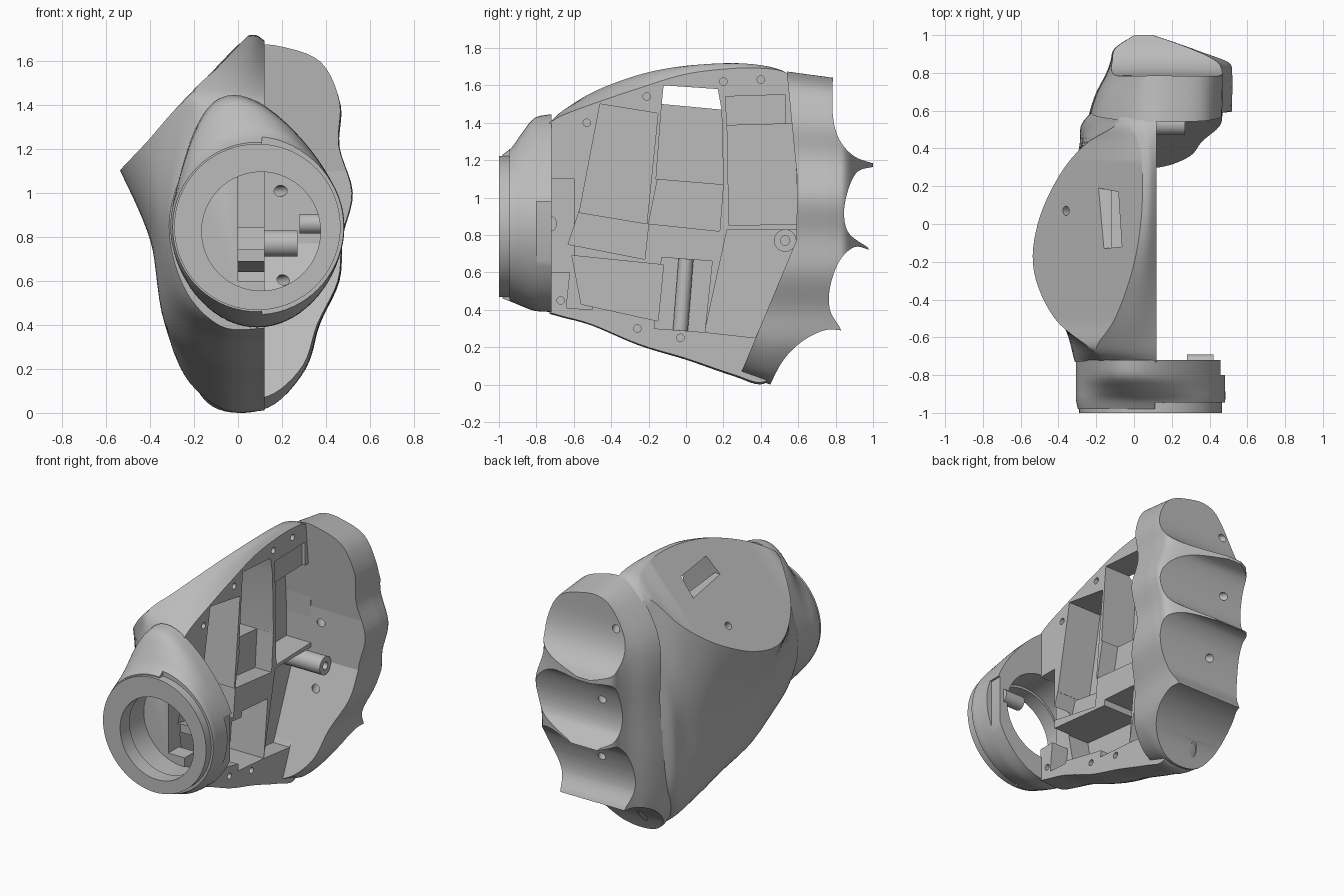
import bpy, bmesh, math
from mathutils import Vector

cube = bpy.data.objects.get("Cube")
if cube:
    bpy.data.objects.remove(cube, do_unlink=True)

grey = bpy.data.materials.new("plain_grey")
grey.use_nodes = True
COL = (0.5, 0.5, 0.5, 1)
grey.diffuse_color = COL
grey.node_tree.nodes["Principled BSDF"].inputs["Base Color"].default_value = COL


def spline(pts, n, closed=False):
    """Smooth curve through points, n samples per span."""
    out, m = [], len(pts)
    get = (lambda i: pts[i % m]) if closed else (lambda i: pts[max(0, min(m - 1, i))])
    for i in range(m if closed else m - 1):
        a, b, c, d = get(i - 1), get(i), get(i + 1), get(i + 2)
        for k in range(n):
            t = k / n
            out.append(b + (c - a) * (t / 2) + (a * 2 - b * 5 + c * 4 - d) * (t * t / 2)
                       + (b * 3 - a - c * 3 + d) * (t ** 3 / 2))
    if not closed:
        out.append(pts[-1])
    return out


def make(name, bm):
    bmesh.ops.recalc_face_normals(bm, faces=bm.faces)
    me = bpy.data.meshes.new(name)
    bm.to_mesh(me)
    bm.free()
    me.materials.append(grey)
    ob = bpy.data.objects.new(name, me)
    bpy.context.collection.objects.link(ob)
    return ob


def loft(name, rings):
    bm = bmesh.new()
    vs = [[bm.verts.new(p) for p in r] for r in rings]
    n = len(vs[0])
    for r, s in zip(vs, vs[1:]):
        for i in range(n):
            j = (i + 1) % n
            bm.faces.new((r[i], r[j], s[j], s[i]))
    bm.faces.new(vs[0])
    bm.faces.new(vs[-1])
    return make(name, bm)


def prism(name, pts, x0, x1):
    return loft(name, [[(x, y, z) for y, z in pts] for x in (x0, x1)])


def box(name, x0, x1, y0, y1, z0, z1):
    return prism(name, [(y0, z0), (y1, z0), (y1, z1), (y0, z1)], x0, x1)


def rod(name, a, b, r, n=32):
    a, b = Vector(a), Vector(b)
    q = (b - a).to_track_quat('Z', 'Y')
    ring = [q @ Vector((r * math.cos(i * math.tau / n), r * math.sin(i * math.tau / n), 0)) for i in range(n)]
    return loft(name, [[a + p for p in ring], [b + p for p in ring]])


def boolean(ob, tool, op='DIFFERENCE'):
    tool.hide_render = True
    m = ob.modifiers.new("cut", 'BOOLEAN')
    m.operation, m.object, m.solver = op, tool, 'EXACT'
    bpy.context.view_layer.objects.active = ob
    bpy.ops.object.modifier_apply(modifier=m.name)
    bpy.data.objects.remove(tool, do_unlink=True)


def smooth(ob):
    bpy.ops.object.select_all(action='DESELECT')
    ob.select_set(True)
    bpy.context.view_layer.objects.active = ob
    bpy.ops.object.shade_smooth_by_angle(angle=math.radians(30))


FLAT = 0.12     # x of the open inner face


def thumb_z(x):
    return 1.72 - (0.05 - x) * 1.052


# Palm shell: y, edge top, thumb facet right and left, facet drop, side, low side, bottom
stations = [
    (-0.73, 1.40, -0.12, -0.17, 0.175, (-0.31, 0.9), (-0.25, 0.58), 0.385),
    (-0.66, 1.44, -0.20, -0.23, 0, (-0.33, 0.9), (-0.27, 0.55), 0.365),
    (-0.5, 1.5, -0.10, -0.42, 0, (-0.37, 0.85), (-0.30, 0.5), 0.32),
    (-0.25, 1.585, -0.01, -0.53, 0, (-0.40, 0.8), (-0.32, 0.4), 0.215),
    (0, 1.66, 0.035, -0.51, 0, (-0.38, 0.75), (-0.31, 0.34), 0.14),
    (0.25, 1.69, 0.045, -0.40, 0, (-0.33, 0.75), (-0.29, 0.27), 0.055),
    (0.42, 1.69, 0.02, -0.26, 0, (-0.28, 0.75), (-0.27, 0.25), 0.015),
    (0.53, 1.67, -0.03, -0.09, 0, (-0.26, 0.8), (-0.25, 0.35), 0.16),
    (0.62, 1.6, -0.03, -0.09, 0.1, (-0.2, 0.8), (-0.15, 0.45), 0.3)]
sections = []
for y, zt, xr, xl, drop, side, low, zb in stations:
    V = lambda x, z: Vector((x, y, z))
    a, b, c = V(FLAT, zt), V(xr, thumb_z(xr) - drop), V(xl, thumb_z(xl) - drop)
    crown = (a + b) / 2 + Vector((0, 0, 0.015))
    sections.append(spline([a, crown, b], 3)
                    + spline([c, V(*side), V(*low), V(-0.08, zb + 0.01), V(FLAT, zb)], 8))
rows = [spline(list(col), 6) for col in zip(*sections)]
palm = loft("palm_shell", list(zip(*rows)))

# Pockets in the open face: floor x, outline in y and z
pockets = [
    (-0.12, [(-0.46, 1.5), (-0.15, 1.45), (-0.21, 0.86), (-0.57, 0.92)]),
    (-0.02, [(-0.57, 0.93), (-0.2, 0.86), (-0.22, 0.67), (-0.63, 0.75)]),
    (-0.12, [(-0.13, 1.5), (0.19, 1.47), (0.2, 1.07), (-0.16, 1.1)]),
    (0.0, [(-0.15, 1.11), (0.2, 1.08), (0.18, 0.82), (-0.2, 0.86)]),
    (-1, [(-0.12, 1.6), (0.17, 1.58), (0.19, 1.47), (-0.13, 1.5)]),
    (0.1, [(0.21, 1.54), (0.53, 1.55), (0.53, 1.39), (0.22, 1.38)]),
    (-0.06, [(0.22, 1.385), (0.58, 1.395), (0.6, 0.86), (0.23, 0.85)]),
    (-0.15, [(-0.61, 0.69), (-0.12, 0.64), (-0.15, 0.34), (-0.56, 0.43)]),
    (0.0, [(-0.61, 0.69), (-0.5, 0.67), (-0.5, 0.4), (-0.64, 0.41)]),
    (-0.13, [(-0.13, 0.68), (0.14, 0.66), (0.1, 0.28), (-0.17, 0.3)]),
    (0.0, [(0.22, 0.83), (0.6, 0.83), (0.57, 0.65), (0.37, 0.25), (0.1, 0.28)]),
    (0.0, [(-0.8, 1.1), (-0.6, 1.1), (-0.6, 0.6), (-0.8, 0.6)])]
for floor, outline in pockets:
    boolean(palm, prism("pocket_cutter", outline, floor, 0.3))

# Screw holes in the rim and the thumb facet
for y, z in [(-0.53, 1.4), (-0.21, 1.54), (0.2, 1.62), (0.4, 1.63), (-0.67, 0.45), (-0.26, 0.3), (-0.03, 0.25)]:
    boolean(palm, rod("hole_cutter", (0.02, y, z), (0.3, y, z), 0.02, 16))
tz = thumb_z(-0.36)
boolean(palm, rod("hole_cutter", (-0.29, 0.07, tz - 0.07), (-0.43, 0.07, tz + 0.07), 0.025, 16))

# Knuckle block: rounded outline swept backwards, trimmed by a scalloped side profile
outline = spline([Vector(p) for p in [
    (0.2, 1.67), (0.38, 1.6), (0.465, 1.42), (0.46, 1.22), (0.52, 1.0), (0.475, 0.8), (0.46, 0.6),
    (0.37, 0.4), (0.31, 0.2), (0.17, 0.04), (0, 0), (-0.15, 0.05), (-0.24, 0.23), (-0.26, 0.55),
    (-0.25, 0.9), (-0.25, 1.2), (-0.2, 1.4), (-0.06, 1.59), (0.07, 1.67)]], 5, True)
# y, left width factor, right width factor
sweep = spline([Vector(p) for p in [
    (0.2, 0.85, 0.92), (0.45, 0.96, 0.97), (0.55, 0.95, 0.99), (0.68, 0.83, 1), (0.79, 0.65, 1),
    (0.86, 0.57, 0.95), (0.93, 0.5, 0.6), (1.0, 0.16, 0.12)]], 5)
MID = 0.05
rings = []
for y, left, right in sweep:
    ring = []
    for p in outline:
        lift = max(0, 0.45 - y) * 0.36 * max(0, 1 - p.y / 0.5) - max(0, y - 0.5) * 0.2 * max(0, p.y - 1)
        ring.append((MID + (p.x - MID) * (left if p.x < MID else right), y, p.y + lift))
    rings.append(ring)
knuckles = loft("knuckle_block", rings)


def scoop(*pts):
    return [tuple(p) for p in spline([Vector(p) for p in pts], 6)]


profile = [(0.535, 1.8), (0.54, 1.66), (0.595, 1.1), (0.59, 0.77), (0.26, -0.02), (0.25, -0.1), (0.42, -0.1)]
profile += scoop((0.45, 0), (0.52, 0.13), (0.62, 0.23), (0.74, 0.29), (0.83, 0.29))
profile += scoop((0.82, 0.31), (0.77, 0.4), (0.77, 0.52), (0.82, 0.66), (0.9, 0.735), (0.98, 0.72))
profile += scoop((0.97, 0.735), (0.87, 0.81), (0.845, 0.92), (0.87, 1.05), (0.92, 1.14), (1.01, 1.165))
profile += scoop((1.01, 1.18), (0.9, 1.22), (0.82, 1.31), (0.785, 1.44), (0.785, 1.64)) + [(0.785, 1.8)]
boolean(knuckles, prism("profile_cutter", profile, -1, 1), 'INTERSECT')
# Cord holes: front x and z, back x and z
for x0, z0, x1, z1 in [(0.05, 1.48, -0.05, 1.45), (0.21, 1.01, 0.04, 1.0), (0.18, 0.6, 0.05, 0.58),
                       (-0.02, 0.14, 0.05, 0.26)]:
    a, b = Vector((x0, 0.57, z0)), Vector((x1, 0.82, z1))
    boolean(knuckles, rod("hole_cutter", a * 2 - b, b * 2 - a, 0.025, 16))

# Wrist sleeve: round at the front, rising to a hump where it meets the palm
CX, CZ = 0.088, 0.845
rings = []
for y, r, h in spline([Vector(p) for p in [(-0.98, 0.385, 0), (-0.93, 0.395, 0.03), (-0.88, 0.395, 0.1),
                                           (-0.81, 0.395, 0.185), (-0.72, 0.395, 0.205)]], 5):
    ring = []
    for i in range(72):
        a = i * math.tau / 72
        up, down = max(0, math.sin(a)) ** 3, max(0, -math.sin(a)) ** 2
        ring.append((CX + r * math.cos(a) - 0.52 * h * up, y, CZ + r * math.sin(a) + h * (up - 0.3 * down)))
    rings.append(ring)
wrist = loft("wrist_sleeve", rings)
boolean(wrist, box("step_cutter", 0.11, 1, -1.1, -0.945, 0, 2))
boolean(wrist, box("slot_cutter", 0.445, 1, -0.8, -0.6, 0.66, 0.98))
collar = rod("wrist_collar", (CX, -1, CZ), (CX, -0.9, CZ), 0.378, 72)
for part, bore in ((wrist, 0.285), (collar, 0.27)):
    boolean(part, rod("bore_cutter", (0.105, -1.1, 0.825), (0.105, -0.715, 0.825), bore, 64))

# Small fittings
post = rod("mounting_post", (-0.05, 0.53, 0.77), (0.27, 0.53, 0.77), 0.06)
boolean(post, rod("hole_cutter", (0.1, 0.53, 0.77), (0.4, 0.53, 0.77), 0.025, 16))
guide = rod("cable_guide", (-0.11, -0.03, 0.29), (-0.11, 0.0, 0.67), 0.04)
boss = rod("wrist_boss", (0.28, -0.735, 0.86), (0.42, -0.735, 0.86), 0.045)
boolean(boss, rod("hole_cutter", (0.2, -0.735, 0.86), (0.35, -0.735, 0.86), 0.02, 16))

for part in (palm, knuckles, wrist, collar, post, guide, boss):
    smooth(part)
# Keep the front panels of the knuckle block flat
for f in knuckles.data.polygons:
    if f.normal.y < -0.7:
        f.use_smooth = False
